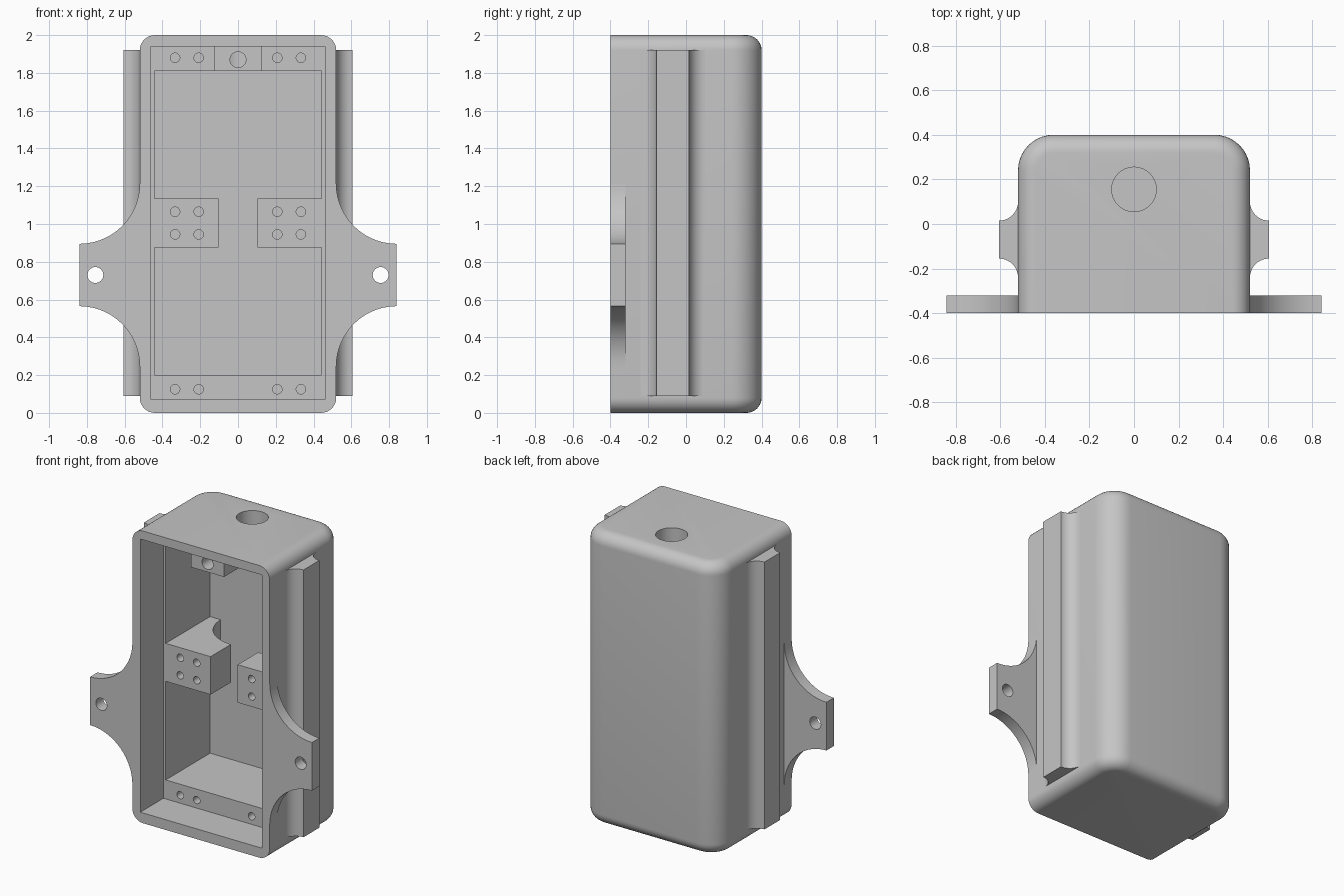
import bpy, bmesh, math
from mathutils import Matrix, Vector

if "Cube" in bpy.data.objects:
    bpy.data.objects.remove(bpy.data.objects["Cube"])

grey = bpy.data.materials.new("plain grey")
grey.use_nodes = True
COLOUR = (0.56, 0.56, 0.56, 1)
grey.diffuse_color = COLOUR
grey.node_tree.nodes["Principled BSDF"].inputs["Base Color"].default_value = COLOUR


def make(name, bm):
    bmesh.ops.recalc_face_normals(bm, faces=bm.faces)
    mesh = bpy.data.meshes.new(name)
    bm.to_mesh(mesh)
    bm.free()
    mesh.materials.append(grey)
    ob = bpy.data.objects.new(name, mesh)
    bpy.context.collection.objects.link(ob)
    return ob


def box_bm(lo, hi):
    lo, hi = Vector(lo), Vector(hi)
    bm = bmesh.new()
    bmesh.ops.create_cube(bm, size=1)
    for v in bm.verts:
        v.co = (lo + hi) / 2 + v.co * (hi - lo)
    return bm


def box(name, lo, hi):
    return make(name, box_bm(lo, hi))


def prism(name, points, depth):
    """Extrude a closed outline of 3D points along a vector."""
    bm = bmesh.new()
    face = bm.faces.new([bm.verts.new(p) for p in points])
    new = bmesh.ops.extrude_face_region(bm, geom=[face])["geom"]
    bmesh.ops.translate(bm, vec=depth, verts=[g for g in new if isinstance(g, bmesh.types.BMVert)])
    return make(name, bm)


def arc(cx, cy, r, start, end, n=14):
    angles = [math.radians(start + (end - start) * i / n) for i in range(n + 1)]
    return [(cx + r * math.cos(a), cy + r * math.sin(a)) for a in angles]


def rod(r, start, end):
    """Cylinder cutter between two points."""
    start, end = Vector(start), Vector(end)
    d = end - start
    bm = bmesh.new()
    bmesh.ops.create_cone(bm, cap_ends=True, segments=32, radius1=r, radius2=r, depth=d.length)
    turn = d.to_track_quat("Z", "Y").to_matrix().to_4x4()
    bmesh.ops.transform(bm, matrix=Matrix.Translation((start + end) / 2) @ turn, verts=bm.verts)
    return make("cutter", bm)


def cut(target, cutter):
    cutter.hide_render = True
    mod = target.modifiers.new("cut", "BOOLEAN")
    mod.operation, mod.solver, mod.object = "DIFFERENCE", "EXACT", cutter
    bpy.context.view_layer.objects.active = target
    bpy.ops.object.modifier_apply(modifier=mod.name)
    bpy.data.objects.remove(cutter)


W, D, H = 0.52, 0.4, 2.0
LEDGE, BACK = -0.15, 0.33
POCKET_X, LOW, HIGH = 0.4425, 0.2, 1.81

# Housing shell: rounded back corners, then rounded ends
bm = box_bm((-W, -D, 0), (W, D, H))
back = [e for e in bm.edges if all(v.co.y > 0.3 for v in e.verts)
        and abs(e.verts[0].co.z - e.verts[1].co.z) > 1]
bmesh.ops.bevel(bm, geom=back, offset=0.16, segments=10, profile=0.5, affect="EDGES")
ends = [e for e in bm.edges if abs(e.verts[0].co.z - e.verts[1].co.z) < 0.01
        and not all(v.co.y < -0.39 for v in e.verts)]
bmesh.ops.bevel(bm, geom=ends, offset=0.08, segments=8, profile=0.5, affect="EDGES")
housing = make("housing", bm)

# Open front recess, deep pocket and cable opening
cut(housing, box("cutter", (-0.46, -0.6, 0.07), (0.46, LEDGE, 1.94)))
cut(housing, box("cutter", (-POCKET_X, -0.3, LOW), (POCKET_X, BACK, HIGH)))
cut(housing, rod(0.1, (0, 0.155, 1.7), (0, 0.155, 2.1)))

# Clamp tab with its screw hole running to the cable opening
tab = box("clamp_tab", (-0.125, -0.33, HIGH), (0.125, LEDGE + 0.01, 1.95))
for part in (housing, tab):
    cut(part, rod(0.042, (0, -0.5, 1.87), (0, 0.155, 1.87)))
parts = [housing, tab]

for side, label in ((1, "left"), (-1, "right")):
    # Middle mounting block, scooped at its inner back corner
    outline = [(0.45, LEDGE), (0.1025, LEDGE)] + arc(0.1025, BACK, 0.26, 270, 360) + [(0.45, BACK)]
    block = prism(label + "_mounting_block", [(side * x, y, 0.875) for x, y in outline], (0, 0, 0.26))

    # Screw holes in the ledges and the block
    for x in (0.208, 0.333):
        for part, z in ((housing, 0.125), (housing, 1.88), (block, 0.945), (block, 1.065)):
            cut(part, rod(0.025, (side * x, LEDGE - 0.05, z), (side * x, LEDGE + 0.15, z)))

    # Mounting ear with concave flares
    outline = ([(0.49, 0.245)] + arc(0.84, 0.245, 0.32, 180, 90)
               + arc(0.84, 1.215, 0.32, 270, 180) + [(0.49, 1.215)])
    ear = prism(label + "_mounting_ear", [(side * x, -D, z) for x, z in outline], (0, 0.08, 0))
    cut(ear, rod(0.042, (side * 0.755, -0.6, 0.73), (side * 0.755, 0, 0.73)))

    # Side rail with filleted roots
    outline = ([(0.5, -0.24)] + arc(0.605, -0.24, 0.085, 180, 90, 10)
               + arc(0.605, 0.1, 0.085, 270, 180, 10) + [(0.5, 0.1)])
    rail = prism(label + "_side_rail", [(side * x, y, 0.09) for x, y in outline], (0, 0, 1.83))
    parts += [block, ear, rail]

# Smooth the curved faces, keep the edges sharp
bpy.ops.object.select_all(action="DESELECT")
for ob in parts:
    ob.select_set(True)
bpy.context.view_layer.objects.active = housing
bpy.ops.object.shade_smooth_by_angle(angle=math.radians(30))
